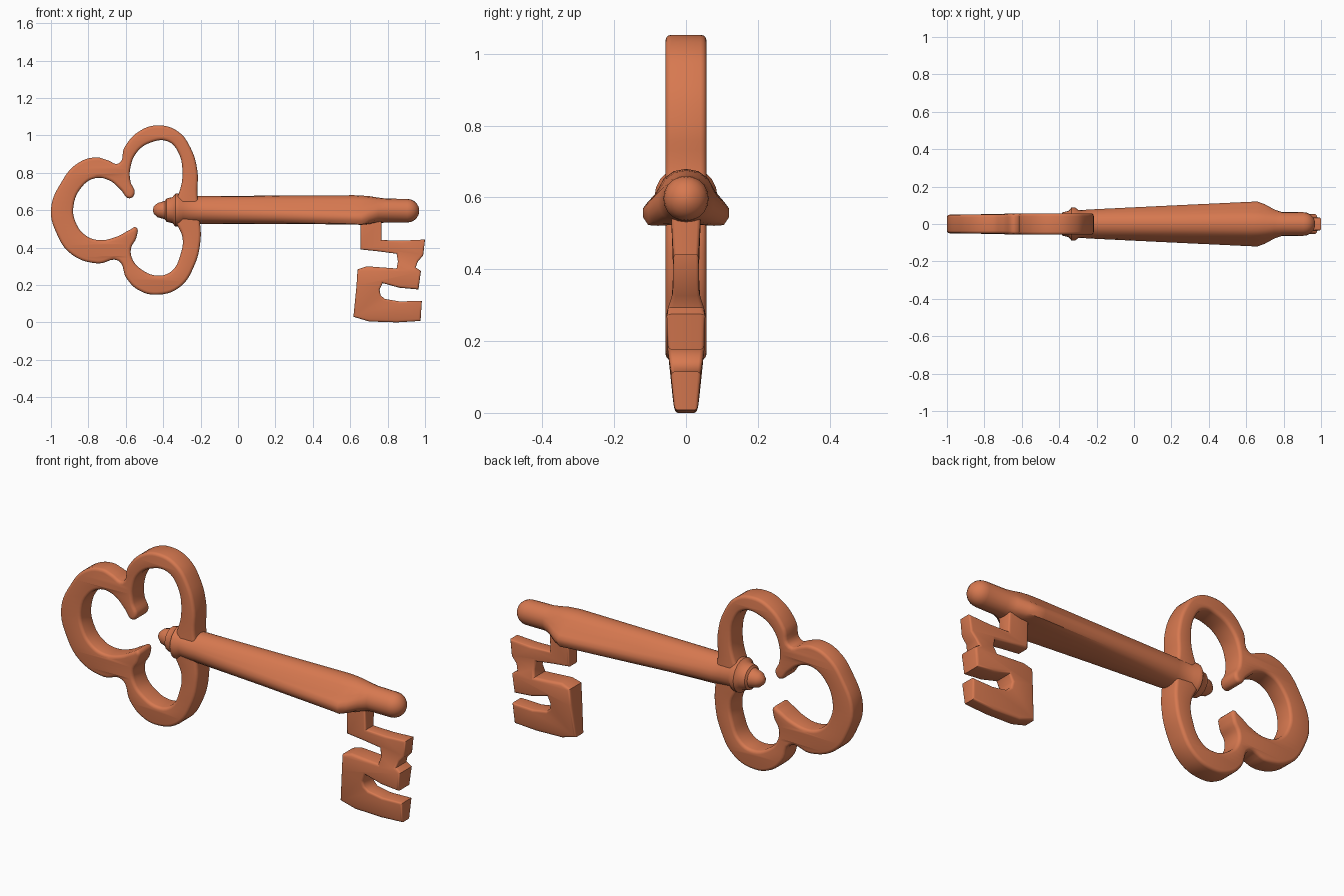
import bpy, bmesh, math

if "Cube" in bpy.data.objects:
    bpy.data.objects.remove(bpy.data.objects["Cube"])

mat = bpy.data.materials.new("copper")
mat.diffuse_color = (0.68, 0.19, 0.08, 1)
mat.use_nodes = True
mat.node_tree.nodes["Principled BSDF"].inputs["Base Color"].default_value = mat.diffuse_color


def finish(name, bm, angle=40):
    bmesh.ops.remove_doubles(bm, verts=bm.verts, dist=0.0005)
    bmesh.ops.recalc_face_normals(bm, faces=bm.faces)
    me = bpy.data.meshes.new(name)
    bm.to_mesh(me)
    bm.free()
    ob = bpy.data.objects.new(name, me)
    bpy.context.collection.objects.link(ob)
    me.materials.append(mat)
    bpy.ops.object.select_all(action='DESELECT')
    ob.select_set(True)
    bpy.context.view_layer.objects.active = ob
    bpy.ops.object.shade_smooth_by_angle(angle=math.radians(angle))
    return ob


def plate(outlines, half, bevel, smooth):
    """Rounded flat plate from closed x-z outlines, returned as bmesh."""
    cu = bpy.data.curves.new("outline", 'CURVE')
    cu.dimensions, cu.fill_mode = '2D', 'BOTH'
    cu.extrude, cu.bevel_depth, cu.offset = half - bevel, bevel, -bevel
    cu.bevel_resolution, cu.resolution_u = 2, 5
    for pts in outlines:
        sp = cu.splines.new('BEZIER' if smooth else 'POLY')
        data = sp.bezier_points if smooth else sp.points
        data.add(len(pts) - 1)
        for p, (x, z) in zip(data, pts):
            if smooth:
                p.co = (x, z, 0)
                p.handle_left_type = p.handle_right_type = 'AUTO'
            else:
                p.co = (x, z, 0, 1)
        sp.use_cyclic_u = True
    tmp = bpy.data.objects.new("outline", cu)
    bpy.context.collection.objects.link(tmp)
    dg = bpy.context.evaluated_depsgraph_get()
    me = bpy.data.meshes.new_from_object(tmp.evaluated_get(dg))
    bm = bmesh.new()
    bm.from_mesh(me)
    for v in bm.verts:
        x, z, d = v.co
        v.co = (x, -d, z)
    bpy.data.objects.remove(tmp)
    return bm


def interp(table, t):
    for (a, fa), (b, fb) in zip(table, table[1:]):
        if t <= b:
            return fa + (fb - fa) * max(0, (t - a) / (b - a))
    return table[-1][1]


# Bow: three-lobed ring
outer = [(-.205, .60), (-.217, .68), (-.217, .81), (-.255, .936), (-.32, 1.02), (-.42, 1.053),
         (-.52, 1.027), (-.607, .936), (-.637, .85), (-.70, .868), (-.757, .882),
         (-.858, .85), (-.944, .75), (-1.0, .605), (-.97, .476), (-.89, .364),
         (-.75, .315), (-.64, .33), (-.596, .235), (-.527, .17), (-.43, .148),
         (-.313, .187), (-.233, .305), (-.2, .444), (-.203, .54)]
inner = [(-.36, .60), (-.32, .68), (-.297, .79), (-.322, .914), (-.376, .968), (-.463, .963),
         (-.537, .914), (-.575, .83), (-.575, .754), (-.553, .69), (-.58, .663),
         (-.628, .71), (-.69, .76), (-.767, .77), (-.837, .722), (-.88, .62),
         (-.87, .54), (-.815, .465), (-.74, .44), (-.644, .46), (-.575, .497),
         (-.545, .508), (-.543, .455), (-.572, .396), (-.564, .337), (-.516, .283),
         (-.43, .25), (-.356, .273), (-.307, .364), (-.297, .455), (-.33, .53)]
bm = plate([outer, inner], 0.057, 0.016, True)
for v in bm.verts:
    v.co.y *= interp([(-1, .87), (-.7, .9), (-.6, 1)], v.co.x)
finish("bow", bm)

# Bit: toothed plate whose thickness varies with height
teeth = [(.655, .57), (.655, .39), (.75, .38), (.848, .367), (.855, .325), (.848, .288),
         (.767, .294), (.69, .30), (.639, .283), (.634, .20), (.617, .03), (.70, .005),
         (.85, .0), (.976, .008), (.983, .115), (.864, .112), (.785, .125), (.762, .145),
         (.757, .175), (.773, .21), (.864, .185), (.965, .176), (.978, .275), (.95, .294),
         (.962, .326), (.99, .358), (1.0, .443), (.88, .437), (.767, .44), (.767, .57)]
bm = plate([teeth], 0.05, 0.012, False)
thick = [(0, .6), (.03, .72), (.12, .86), (.17, 1.02), (.28, 1.08),
         (.33, .75), (.44, .7), (.57, .85)]
for v in bm.verts:
    v.co.y *= interp(thick, v.co.z)
finish("bit", bm)

# Shaft: round finial and collar, widening into a flared section, then a round tip
flare = [(0, .08), (.035, .073), (.062, .053), (.085, .01), (.107, -.013), (.12, -.03),
         (.12, -.053), (.105, -.075), (.078, -.077), (.045, -.075), (0, -.075)]
N = len(flare) - 1
# rows: x, radius, amount of flare, centre height
rows = [(-.455, .004, 0, .6), (-.45, .02, 0, .6), (-.43, .038, 0, .6), (-.405, .045, 0, .6),
        (-.39, .05, 0, .6), (-.383, .062, 0, .6), (-.35, .07, 0, .6), (-.335, .088, 0, .6),
        (-.315, .088, 0, .6), (-.295, .074, 0, .6), (-.2, .075, .1, .6), (.2, .075, .53, .6),
        (.62, .075, .97, .6), (.66, .074, 1, .598), (.70, .071, .7, .598),
        (.75, .066, .22, .598), (.79, .064, 0, .598), (.905, .063, 0, .597)]
rows += [(.905 + .064 * math.sin(a), .063 * math.cos(a), 0, .597)
         for a in (.3, .6, .9, 1.2, 1.4, 1.53)]
bm = bmesh.new()
rings = []
for x, r, k, zc in rows:
    half = []
    for i, (fy, fz) in enumerate(flare):
        a = math.pi * i / N
        half.append(((1 - k) * r * math.sin(a) + k * fy,
                     zc + (1 - k) * r * math.cos(a) + k * fz))
    loop = half + [(-y, z) for y, z in half[-2:0:-1]]
    rings.append([bm.verts.new((x, y, z)) for y, z in loop])
for A, B in zip(rings, rings[1:]):
    for i in range(2 * N):
        j = (i + 1) % (2 * N)
        bm.faces.new((A[i], A[j], B[j], B[i]))
bm.faces.new(rings[0])
bm.faces.new(rings[-1])
finish("shaft", bm)
